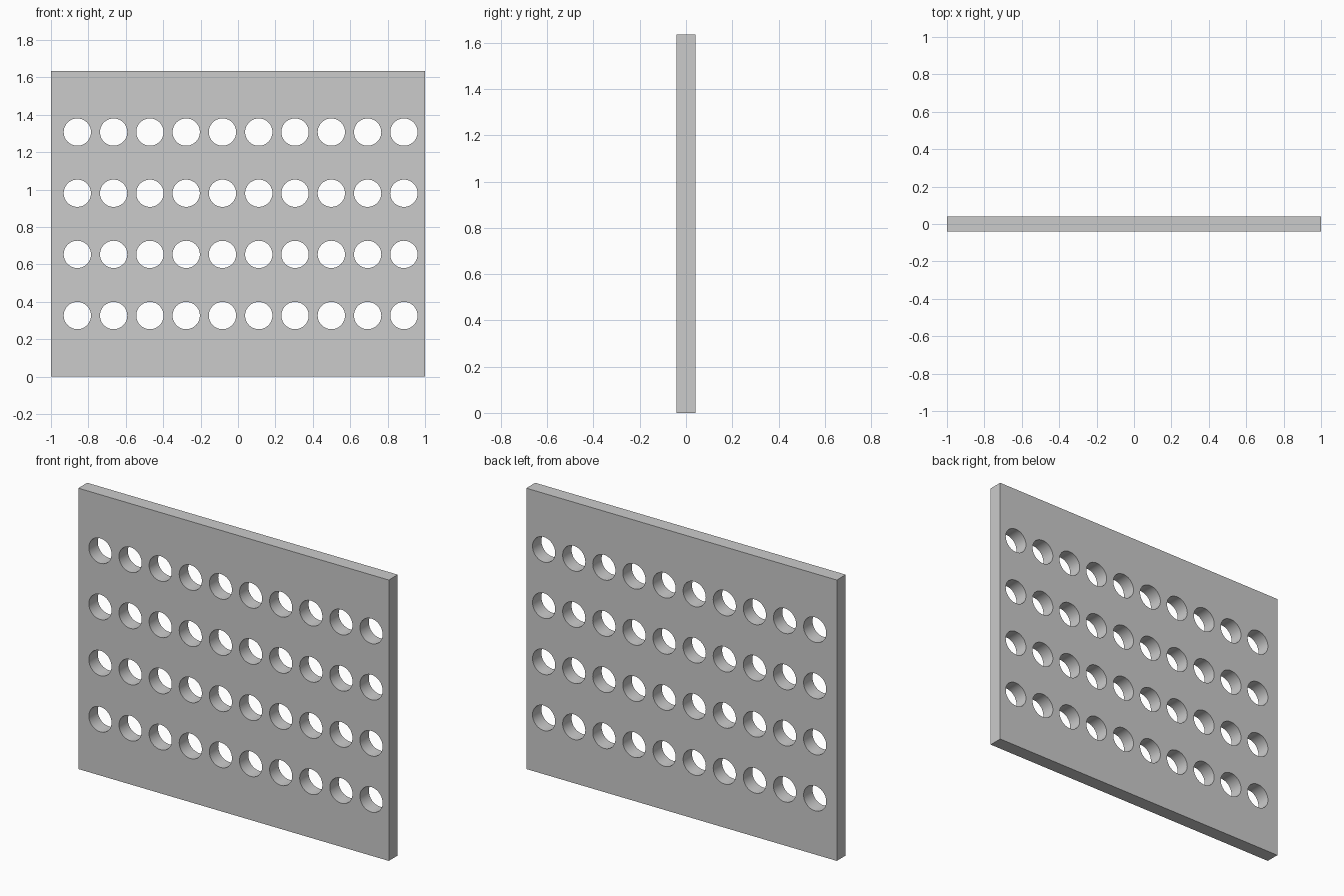
import bpy, bmesh, math
from mathutils import Matrix

if "Cube" in bpy.data.objects:
    bpy.data.objects.remove(bpy.data.objects["Cube"], do_unlink=True)

WIDTH, THICKNESS, HEIGHT = 2.0, 0.082, 1.635
COLUMNS, ROWS = 10, 4
FIRST_X, STEP_X = -0.859, 0.194
STEP_Z = HEIGHT / (ROWS + 1)
RADIUS, SIDES = 0.073, 48


def make_object(name, bm):
    mesh = bpy.data.meshes.new(name)
    bm.to_mesh(mesh)
    bm.free()
    obj = bpy.data.objects.new(name, mesh)
    bpy.context.collection.objects.link(obj)
    return obj


# Flat upright panel
bm = bmesh.new()
bmesh.ops.create_cube(bm, size=1, matrix=Matrix.Translation((0, 0, HEIGHT / 2))
                      @ Matrix.Diagonal((WIDTH, THICKNESS, HEIGHT, 1)))
panel = make_object("perforated_panel", bm)

# Grid of cylinders that drills the holes
bm = bmesh.new()
turn = Matrix.Rotation(math.pi / 2, 4, "X")
for row in range(ROWS):
    for col in range(COLUMNS):
        spot = Matrix.Translation((FIRST_X + col * STEP_X, 0, (row + 1) * STEP_Z))
        bmesh.ops.create_cone(bm, cap_ends=True, segments=SIDES, radius1=RADIUS,
                              radius2=RADIUS, depth=THICKNESS * 3, matrix=spot @ turn)
drill = make_object("hole_cutter", bm)
drill.hide_render = True

# Drill the panel, then discard the cutter
cut = panel.modifiers.new("holes", "BOOLEAN")
cut.operation = "DIFFERENCE"
cut.solver = "EXACT"
cut.object = drill
bpy.ops.object.select_all(action="DESELECT")
panel.select_set(True)
bpy.context.view_layer.objects.active = panel
bpy.ops.object.modifier_apply(modifier=cut.name)
bpy.data.objects.remove(drill, do_unlink=True)

# Round hole walls, crisp rims
bpy.ops.object.shade_smooth_by_angle(angle=math.radians(30))
